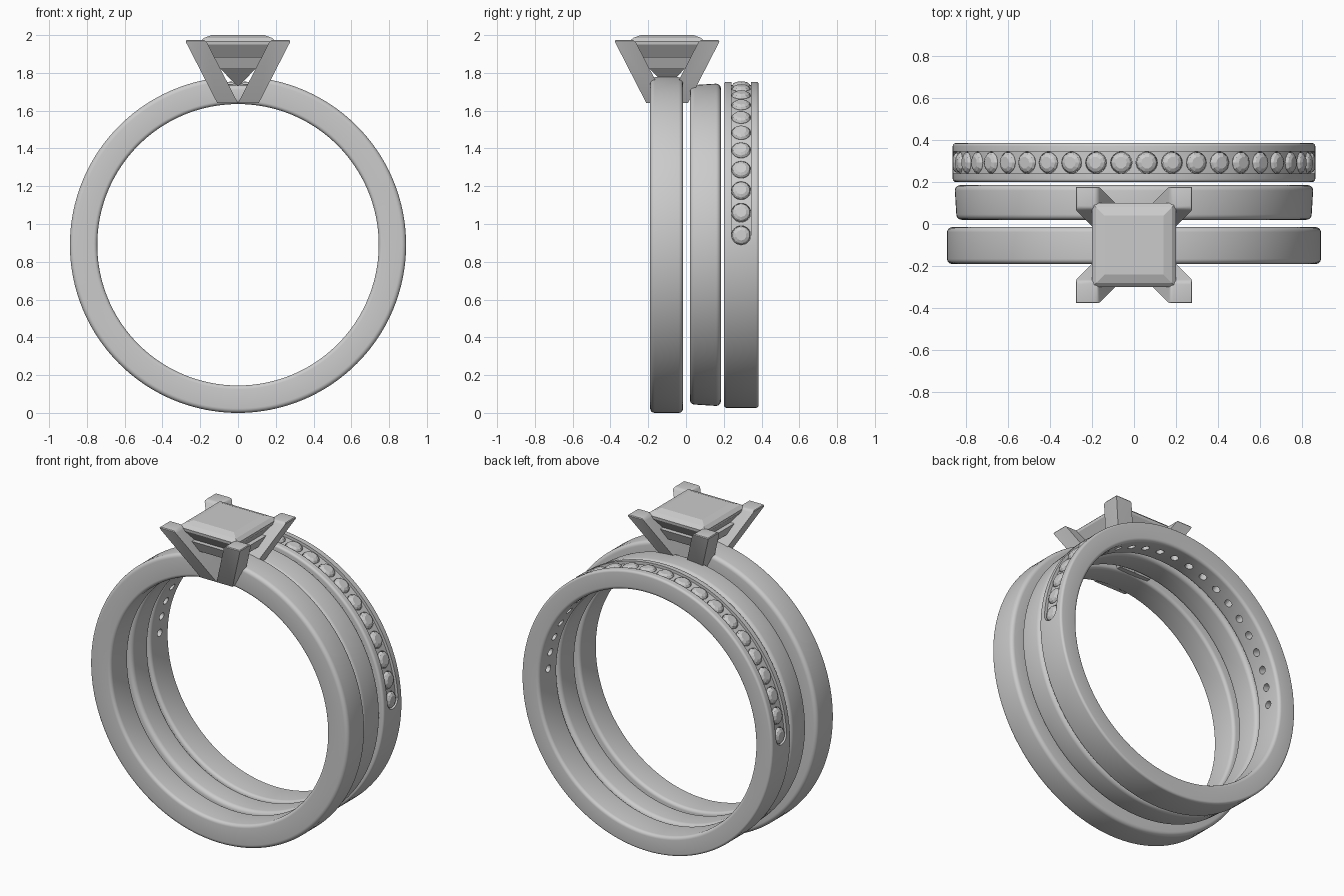
import bpy, bmesh
from math import sin, cos, pi, radians
from mathutils import Matrix, Vector

if "Cube" in bpy.data.objects:
    bpy.data.objects.remove(bpy.data.objects["Cube"])

ZC = 0.89      # shared centre height of the bands
HY = -0.1      # y centre of the main setting


def make(name, bm, smooth=True, angle=35):
    bmesh.ops.recalc_face_normals(bm, faces=bm.faces)
    me = bpy.data.meshes.new(name)
    bm.to_mesh(me)
    bm.free()
    ob = bpy.data.objects.new(name, me)
    bpy.context.collection.objects.link(ob)
    if smooth:
        smooth_obj(ob, angle)
    return ob


def smooth_obj(ob, angle=35):
    bpy.ops.object.select_all(action='DESELECT')
    ob.select_set(True)
    bpy.context.view_layer.objects.active = ob
    bpy.ops.object.shade_smooth_by_angle(angle=radians(angle))


def skin(bm, rings, closed=False, caps=True):
    """Join equal-sized point loops with quads."""
    vs = [[bm.verts.new(p) for p in r] for r in rings]
    n = len(vs[0])
    for i in range(len(vs) if closed else len(vs) - 1):
        a, b = vs[i], vs[(i + 1) % len(vs)]
        for j in range(n):
            k = (j + 1) % n
            bm.faces.new((a[j], a[k], b[k], b[j]))
    if caps and not closed:
        bm.faces.new(vs[0][::-1])
        bm.faces.new(vs[-1])


def sweep(profile, a0, a1, n):
    """Place a (y, radius) profile at angles measured from the top."""
    return [[(r * sin(a), y, ZC + r * cos(a)) for y, r in profile]
            for a in (a0 + (a1 - a0) * i / n for i in range(n + 1))]


def band(name, y0, y1, ri, ro_front, ro_back, f, f_in):
    corners = [(y0, ri, 1, 1, f_in), (y1, ri, -1, 1, f_in),
               (y1, ro_back, -1, -1, f), (y0, ro_front, 1, -1, f)]
    prof = []
    for c, (y, r, sy, sr, fl) in enumerate(corners):
        for k in range(6):
            t = pi + c * pi / 2 + k * pi / 10
            prof.append((y + sy * fl + fl * cos(t), r + sr * fl + fl * sin(t)))
    bm = bmesh.new()
    skin(bm, sweep(prof, 0, 2 * pi, 160)[:-1], closed=True)
    return make(name, bm)


def cut(ob, bm):
    cutter = make("cutter", bm, False)
    cutter.hide_render = True
    m = ob.modifiers.new("cut", 'BOOLEAN')
    m.operation, m.solver, m.object = 'DIFFERENCE', 'EXACT', cutter
    bpy.context.view_layer.objects.active = ob
    bpy.ops.object.modifier_apply(modifier=m.name)
    bpy.data.objects.remove(cutter)
    smooth_obj(ob)


def square(h, z):
    return [(x * h, HY + y * h, z) for x, y in ((-1, -1), (1, -1), (1, 1), (-1, 1))]


# three bands
solitaire = band("solitaire_band", -0.19, -0.015, 0.745, 0.89, 0.89, 0.024, 0.02)
middle = band("middle_band", 0.02, 0.185, 0.745, 0.846, 0.853, 0.026, 0.026)
eternity = band("stone_band", 0.2, 0.385, 0.745, 0.863, 0.863, 0.014, 0.02)

# V-shaped opening under the main stone
bm = bmesh.new()
skin(bm, [[(0, y, 1.638), (0.18, y, 1.98), (-0.18, y, 1.98)] for y in (-0.3, 0.1)])
cut(solitaire, bm)

# prongs: leaning square bars, one per corner
for sx, nx in ((-1, "left"), (1, "right")):
    for sy, ny in ((-1, "front"), (1, "back")):
        bm = bmesh.new()
        loops = []
        for o, z in ((0.0, 1.64), (0.172, 1.975)):
            loops.append([(sx * (o + u), HY + sy * (o + v), z)
                          for u, v in ((0, 0), (0.11, 0), (0.11, 0.11), (0, 0.11))])
        skin(bm, loops)
        top = [e for e in bm.edges if all(v.co.z > 1.9 for v in e.verts)]
        bmesh.ops.bevel(bm, geom=top, offset=0.016, segments=3,
                        profile=0.5, affect='EDGES')
        make(f"{ny}_{nx}_prong", bm)

# square rail joining the prongs
bm = bmesh.new()
skin(bm, [square(0.145, 1.82), square(0.175, 1.885),
          square(0.115, 1.885), square(0.085, 1.82)], closed=True)
make("setting_rail", bm, False)

# square-cut main stone
bm = bmesh.new()
skin(bm, [square(h, z) for h, z in ((0.004, 1.73), (0.12, 1.85), (0.198, 1.95),
                                    (0.2, 1.966), (0.18, 1.985), (0.14, 2.0))])
make("main_stone", bm, False)

# small stones over the top half of the back band
STEP = radians(8.25)
spots = [Matrix.Translation((0, 0.292, ZC)) @ Matrix.Rotation((i - 10.5) * STEP, 4, 'Y')
         for i in range(22)]


def lathe_each(profile, n):
    """Repeat a turned (radius, height) shape at every stone position."""
    bm = bmesh.new()
    for m in spots:
        skin(bm, [[m @ Vector((r * cos(2 * pi * k / n), r * sin(2 * pi * k / n), h))
                   for k in range(n)] for r, h in profile])
    return bm


# shallow channel, round seats and drilled holes
END = 10.5 * STEP
bm = bmesh.new()
skin(bm, sweep([(0.24, 0.845), (0.344, 0.845), (0.344, 0.9), (0.24, 0.9)], -END, END, 90))
cut(eternity, bm)
cut(eternity, lathe_each([(0.051, 0.815), (0.051, 0.91)], 24))
cut(eternity, lathe_each([(0.023, 0.7), (0.023, 0.83)], 16))

make("small_stones", lathe_each([(0.004, 0.795), (0.05, 0.84), (0.05, 0.846),
                                 (0.043, 0.856), (0.028, 0.864)], 10), False)
